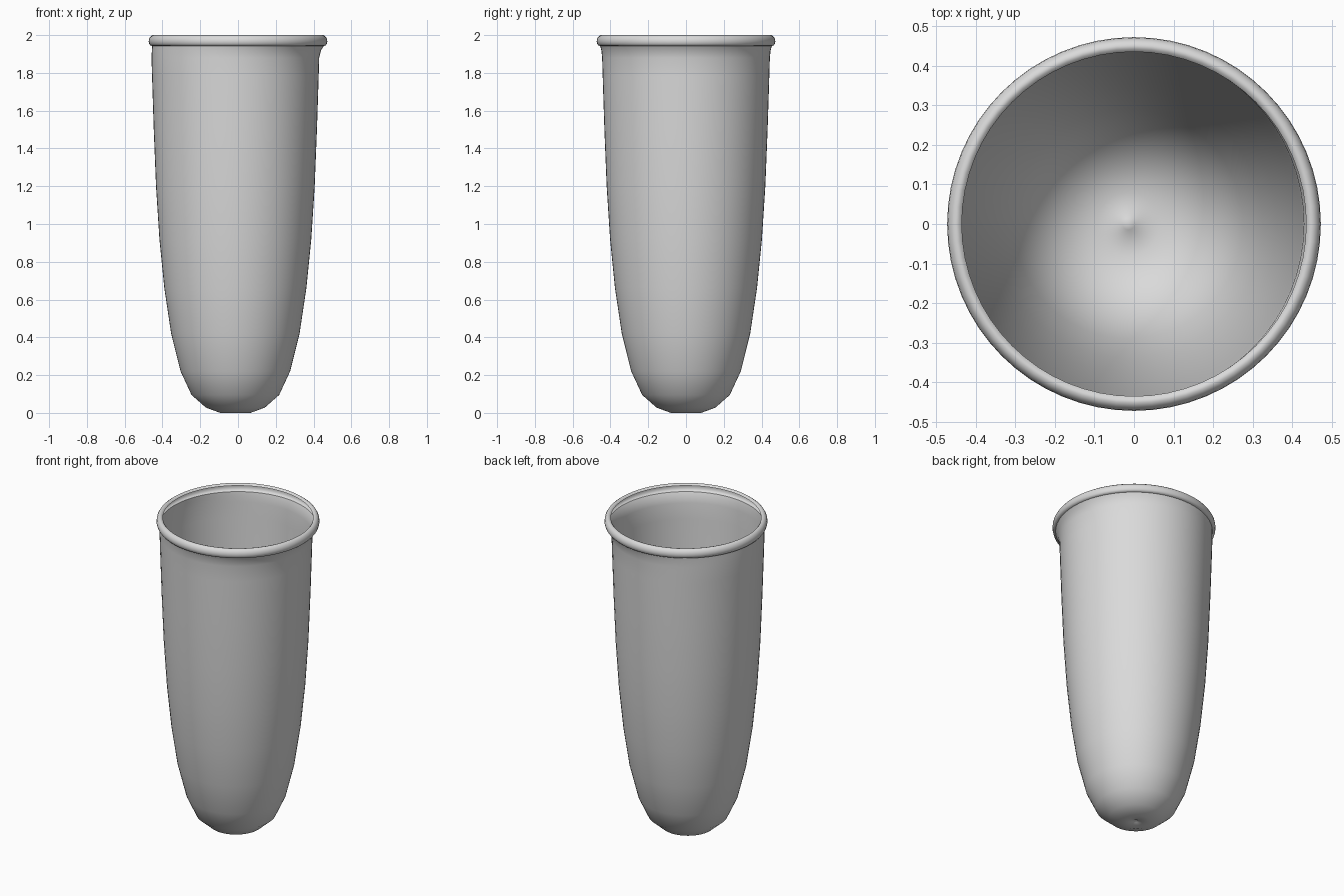
import bpy
import bmesh
from math import cos, sin, tau

cube = bpy.data.objects.get("Cube")
if cube:
    bpy.data.objects.remove(cube, do_unlink=True)

SEGMENTS = 64

# Plain grey finish
grey = bpy.data.materials.new("light_grey")
grey.use_nodes = True
colour = (0.7, 0.7, 0.7, 1)
grey.diffuse_color = colour
grey.node_tree.nodes["Principled BSDF"].inputs["Base Color"].default_value = colour


def loft(name, rings, tip=None):
    """Join circles given as (radius, height, centre x) into a smooth thin shell."""
    bm = bmesh.new()
    loops = []
    for radius, z, cx in rings:
        loops.append([bm.verts.new((cx + radius * cos(tau * i / SEGMENTS),
                                    radius * sin(tau * i / SEGMENTS), z))
                      for i in range(SEGMENTS)])
    for low, high in zip(loops, loops[1:]):
        for i in range(SEGMENTS):
            j = (i + 1) % SEGMENTS
            bm.faces.new((low[i], low[j], high[j], high[i]))
    if tip:
        point = bm.verts.new(tip)
        for i in range(SEGMENTS):
            bm.faces.new((point, loops[0][(i + 1) % SEGMENTS], loops[0][i]))
    for face in bm.faces:
        face.smooth = True
    mesh = bpy.data.meshes.new(name)
    bm.to_mesh(mesh)
    bm.free()
    mesh.materials.append(grey)
    obj = bpy.data.objects.new(name, mesh)
    bpy.context.collection.objects.link(obj)
    return obj


# Tapered cup wall, slightly off centre, with a small dimple underneath
OFF = -0.014
wall = [(0.015, 0.006, OFF), (0.08, 0.0, OFF), (0.156, 0.028, OFF),
        (0.232, 0.095, OFF), (0.29, 0.22, OFF), (0.34, 0.42, OFF),
        (0.376, 0.66, OFF), (0.402, 0.92, OFF), (0.42, 1.2, OFF),
        (0.432, 1.5, OFF), (0.441, 1.78, OFF), (0.444, 1.88, OFF),
        (0.448, 1.92, -0.008), (0.455, 1.943, 0)]

# Hollow lip rolled outward and back in over the wall
lip = [(0.464, 1.945, 0), (0.47, 1.953, 0), (0.473, 1.966, 0),
       (0.471, 1.98, 0), (0.464, 1.992, 0), (0.453, 2.0, 0),
       (0.443, 1.998, 0), (0.436, 1.99, 0)]

loft("cup_wall", wall, tip=(OFF, 0, 0.018))
loft("rolled_lip", wall[-1:] + lip)
